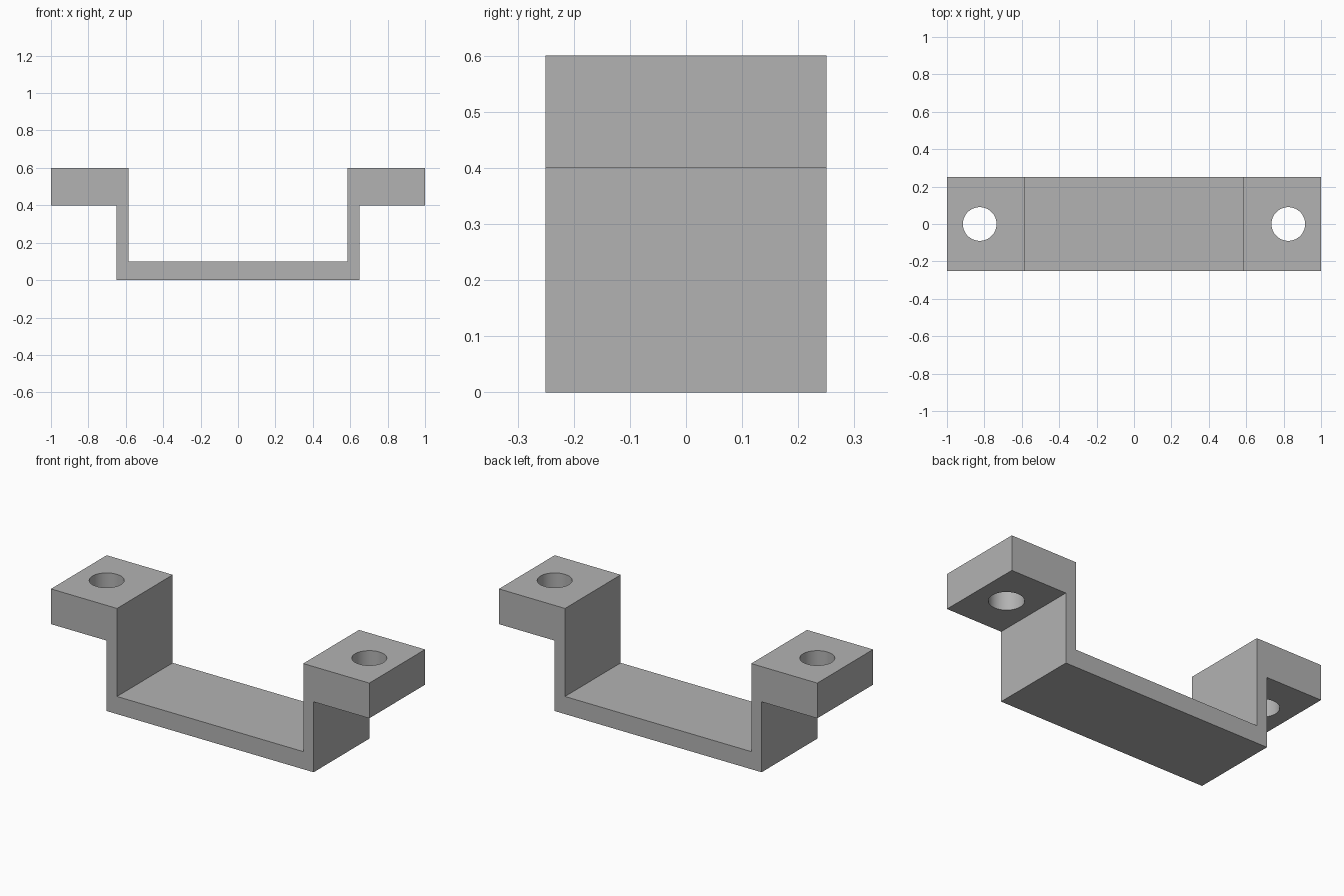
import bpy
import math

cube = bpy.data.objects.get("Cube")
if cube:
    bpy.data.objects.remove(cube, do_unlink=True)

# Plain grey for the whole part
COLOUR = (0.45, 0.45, 0.45, 1)
grey = bpy.data.materials.new("plain grey")
grey.use_nodes = True
grey.diffuse_color = COLOUR
bsdf = next(n for n in grey.node_tree.nodes if n.type == "BSDF_PRINCIPLED")
bsdf.inputs["Base Color"].default_value = COLOUR

HALF_DEPTH = 0.25
HOLE_X, HOLE_RADIUS = 0.825, 0.09

# Right half of the bracket outline, from the underside round to the tray floor
half = [(0.65, 0), (0.65, 0.4), (1, 0.4), (1, 0.6), (0.585, 0.6), (0.585, 0.1)]
outline = half + [(-x, z) for x, z in reversed(half)]
n = len(outline)

# Extrude the outline from front to back
verts = [(x, y, z) for y in (-HALF_DEPTH, HALF_DEPTH) for x, z in outline]
faces = [list(range(n)), list(range(2 * n - 1, n - 1, -1))]
faces += [[(i + 1) % n, i, n + i, n + (i + 1) % n] for i in range(n)]
mesh = bpy.data.meshes.new("bracket")
mesh.from_pydata(verts, [], faces)
mesh.materials.append(grey)
bracket = bpy.data.objects.new("bracket", mesh)
bpy.context.collection.objects.link(bracket)

# Drill a round bolt hole through each end flange
for side in (-1, 1):
    bpy.ops.mesh.primitive_cylinder_add(
        vertices=64, radius=HOLE_RADIUS, depth=0.4, location=(side * HOLE_X, 0, 0.5))
    cutter = bpy.context.object
    cutter.name = "hole_cutter"
    cutter.hide_render = True
    cutter.data.materials.append(grey)
    bpy.ops.object.select_all(action="DESELECT")
    bracket.select_set(True)
    bpy.context.view_layer.objects.active = bracket
    drill = bracket.modifiers.new("bolt hole", "BOOLEAN")
    drill.operation = "DIFFERENCE"
    drill.solver = "EXACT"
    drill.object = cutter
    bpy.ops.object.modifier_apply(modifier=drill.name)
    bpy.data.objects.remove(cutter, do_unlink=True)

# Round hole walls, crisp block edges
bpy.ops.object.shade_smooth_by_angle(angle=math.radians(30))
